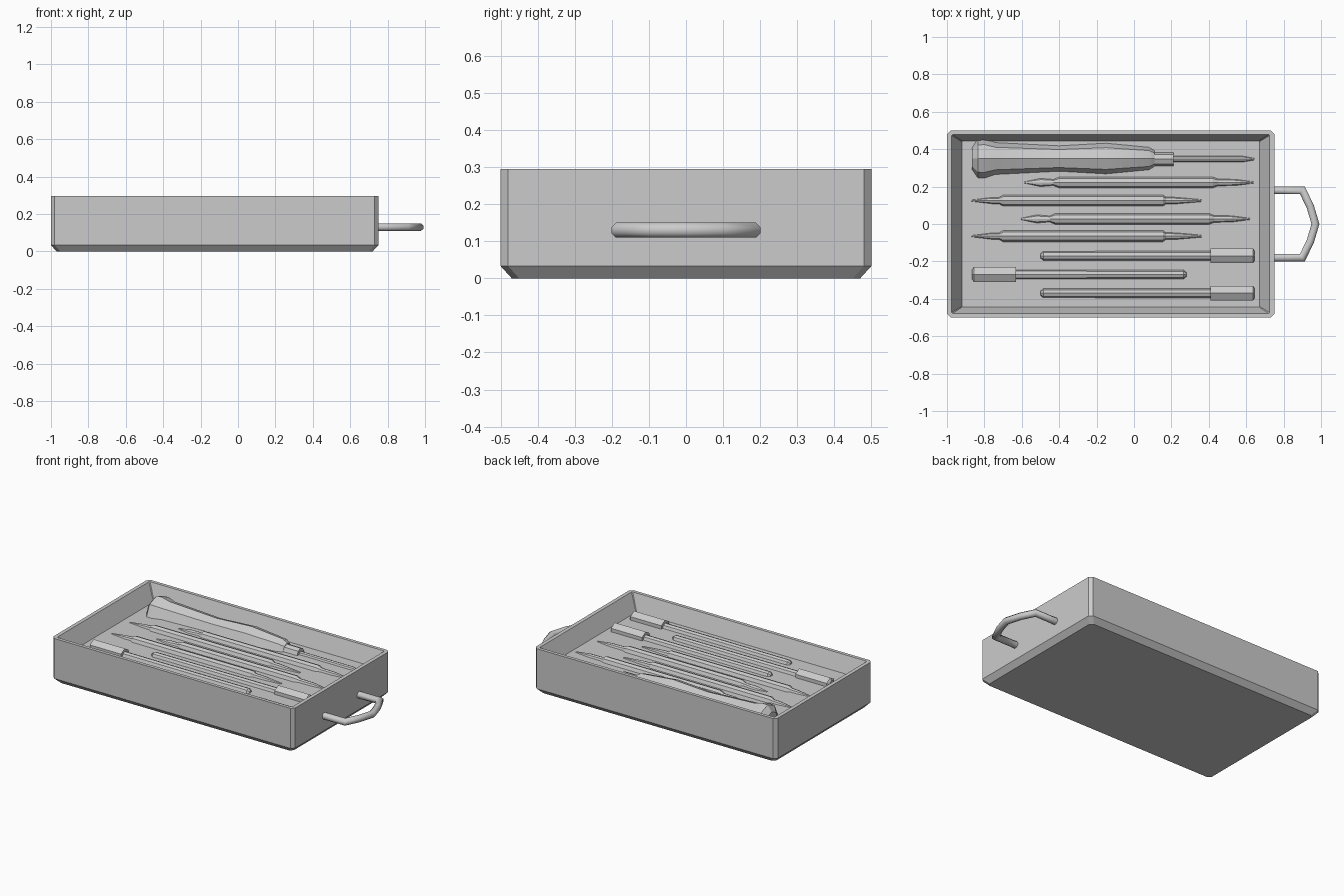
import bpy, bmesh, math
from mathutils import Vector

if "Cube" in bpy.data.objects:
    bpy.data.objects.remove(bpy.data.objects["Cube"])


def loft(name, rings, smooth=None):
    """Skin a closed tube through equal-length rings and cap both ends."""
    bm = bmesh.new()
    loops = [[bm.verts.new(p) for p in ring] for ring in rings]
    n = len(loops[0])
    for a, b in zip(loops, loops[1:]):
        for i in range(n):
            j = (i + 1) % n
            bm.faces.new((a[i], a[j], b[j], b[i]))
    bm.faces.new(loops[0])
    bm.faces.new(loops[-1])
    bmesh.ops.recalc_face_normals(bm, faces=bm.faces)
    mesh = bpy.data.meshes.new(name)
    bm.to_mesh(mesh)
    bm.free()
    obj = bpy.data.objects.new(name, mesh)
    bpy.context.collection.objects.link(obj)
    if smooth:
        bpy.ops.object.select_all(action='DESELECT')
        obj.select_set(True)
        bpy.context.view_layer.objects.active = obj
        bpy.ops.object.shade_smooth_by_angle(angle=math.radians(smooth))
    return obj


AXIS_Z = 0.19  # tools lie half sunk in the tray insert


def tool(name, y, profile, sides=8, x0=0.0, flip=1, smooth=None):
    """Tool along x; profile rows are (x, half width, half height)."""
    turn = math.pi / 2
    rings = []
    for x, w, h in profile:
        rings.append([(x0 + flip * x,
                       y + w * math.cos(turn + math.tau * k / sides),
                       AXIS_Z + h * math.sin(turn + math.tau * k / sides))
                      for k in range(sides)])
    return loft(name, rings, smooth)


def rect(ix, iy, z, c=0.02):
    """Corner-cut rectangle, inset from the tray outline."""
    a, b = 0.875 - ix, 0.5 - iy
    pts = [(a, b - c), (a - c, b), (c - a, b), (-a, b - c),
           (-a, c - b), (c - a, -b), (a - c, -b), (a, c - b)]
    return [(x - 0.125, y, z) for x, y in pts]


# Tray: bevelled base, upright walls, thin rim, sloped inside, raised insert
loft("tray", [rect(0.03, 0.03, 0), rect(0, 0, 0.033), rect(0, 0, 0.295),
              rect(0.025, 0.022, 0.295, 0.005),
              rect(0.08, 0.057, AXIS_Z, 0.003)])

# Pull handle: octagonal bar swept along a mirrored path with mitred corners
half = [(0.74, 0.18), (0.90, 0.18), (0.942, 0.095), (0.97, 0.0)]
path = [Vector(p) for p in half + [(x, -y) for x, y in half[-2::-1]]]
rings = []
for i, p in enumerate(path):
    d_in = (p - path[max(i - 1, 0)]) if i else path[1] - p
    d_out = (path[i + 1] - p) if i < len(path) - 1 else d_in
    d_in, d_out = d_in.normalized(), d_out.normalized()
    n1, n2 = Vector((-d_in.y, d_in.x)), Vector((-d_out.y, d_out.x))
    m = (n1 + n2).normalized()
    m = m / m.dot(n1)
    ring = []
    for k in range(8):
        t = math.tau * (k + 0.5) / 8
        q = p + m * 0.022 * math.cos(t)
        ring.append((q.x, q.y, 0.13 + 0.022 * math.sin(t)))
    rings.append(ring)
loft("pull_handle", rings, 50)

# Large screwdriver: flared waisted grip, collar, thin shaft
tool("screwdriver_grip", 0.35,
     [(-0.865, 0.06, 0.06), (-0.835, 0.103, 0.098), (-0.80, 0.105, 0.1),
      (-0.74, 0.085, 0.085), (-0.40, 0.068, 0.068), (-0.15, 0.082, 0.082),
      (0.08, 0.06, 0.06), (0.11, 0.042, 0.042)], smooth=25)
tool("screwdriver_collar", 0.347, [(0.09, 0.036, 0.036), (0.21, 0.036, 0.036)])
tool("screwdriver_shaft", 0.347,
     [(0.2, 0.016, 0.016), (0.58, 0.016, 0.016), (0.645, 0.005, 0.005)])

# Blade picks: flat blade one end, needle at the other
blade = [(-0.585, 0.004, 0.004), (-0.50, 0.022, 0.012), (-0.43, 0.016, 0.016),
         (-0.40, 0.03, 0.03), (0.42, 0.03, 0.03), (0.45, 0.018, 0.018),
         (0.54, 0.017, 0.017), (0.64, 0.004, 0.006)]
for i, (y, x0) in enumerate([(0.222, 0), (0.027, -0.02)]):
    tool(f"blade_pick_{i + 1}", y, blade, x0=x0)

# Probes: double-ended needles
probe = [(-0.868, 0.004, 0.004), (-0.76, 0.017, 0.017), (-0.72, 0.018, 0.018),
         (-0.70, 0.03, 0.03), (0.155, 0.03, 0.03), (0.17, 0.019, 0.019),
         (0.22, 0.018, 0.018), (0.36, 0.006, 0.006)]
for i, y in enumerate([0.125, -0.065]):
    tool(f"probe_{i + 1}", y, probe)

# Nut drivers: round rod with a hexagonal grip, one laid the other way round
rod = [(-0.50, 0.012, 0.012), (-0.485, 0.024, 0.024), (0.42, 0.025, 0.025)]
grip = [(0.41, 0.045, 0.045), (0.635, 0.045, 0.045), (0.645, 0.03, 0.03)]
for i, (y, x0, flip) in enumerate([(-0.17, 0, 1), (-0.27, -0.22, -1),
                                   (-0.37, 0, 1)]):
    tool(f"driver_rod_{i + 1}", y, rod, x0=x0, flip=flip)
    tool(f"driver_grip_{i + 1}", y, grip, 6, x0, flip)
